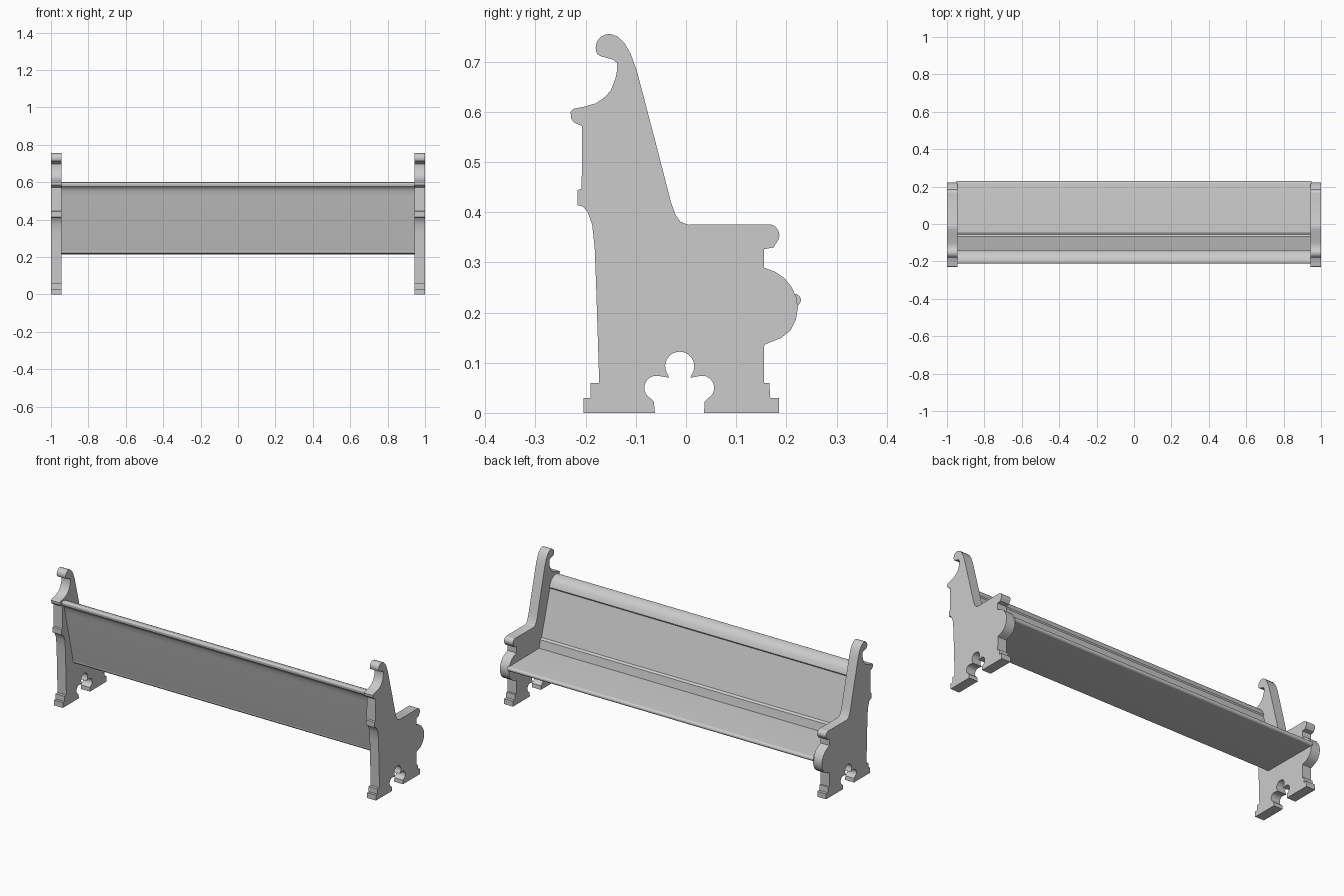
import bpy, bmesh
from math import sin, cos, radians

if "Cube" in bpy.data.objects:
    bpy.data.objects.remove(bpy.data.objects["Cube"])


def arc(cy, cz, r, a0, a1, n=14):
    """Points on a circle arc in the y-z plane, angles in degrees."""
    angles = [radians(a0 + (a1 - a0) * i / n) for i in range(n + 1)]
    return [(cy + r * cos(a), cz + r * sin(a)) for a in angles]


def extrude_profile(name, points, x0, x1, angle=32):
    """Solid made by sweeping a y-z outline along x."""
    bm = bmesh.new()
    face = bm.faces.new([bm.verts.new((x0, y, z)) for y, z in points])
    res = bmesh.ops.extrude_face_region(bm, geom=[face])
    verts = [g for g in res["geom"] if isinstance(g, bmesh.types.BMVert)]
    bmesh.ops.translate(bm, verts=verts, vec=(x1 - x0, 0, 0))
    bmesh.ops.recalc_face_normals(bm, faces=bm.faces)
    mesh = bpy.data.meshes.new(name)
    bm.to_mesh(mesh)
    bm.free()
    ob = bpy.data.objects.new(name, mesh)
    bpy.context.collection.objects.link(ob)
    bpy.ops.object.select_all(action='DESELECT')
    ob.select_set(True)
    bpy.context.view_layer.objects.active = ob
    bpy.ops.object.shade_smooth_by_angle(angle=radians(angle))
    return ob


# End panel outline: rear edge, from the foot up to the ledge and hook
rear_edge = [(-.204, 0), (-.204, .03), (-.19, .03), (-.19, .06), (-.173, .06),
             (-.179, .25), (-.182, .33), (-.187, .375), (-.196, .4),
             (-.205, .411), (-.216, .414), (-.216, .444), (-.208, .447),
             (-.207, .572), (-.222, .578), (-.229, .586), (-.23, .6),
             (-.224, .606), (-.2, .611), (-.18, .617), (-.163, .628),
             (-.15, .643), (-.141, .665), (-.137, .685), (-.138, .698),
             (-.145, .704), (-.17, .711)]
scroll_top = arc(-.153, .728, .027, 210, 80)

# Sloping inner edge down to the arm rest
slope = [(-.136, .75), (-.122, .736), (-.11, .715), (-.098, .682), (-.06, .537),
         (-.03, .42), (-.021, .395), (-.011, .381), (.004, .375)]
arm_knob = arc(.164, .354, .022, 90, -45) + [(.175, .33), (.155, .326)]

# Rounded belly below the arm and the front foot
belly = [(.155, .29), (.178, .281), (.197, .268), (.211, .25), (.22, .23),
         (.223, .21), (.219, .186), (.208, .164), (.189, .149), (.156, .136),
         (.155, .06), (.166, .06), (.168, .03), (.185, .03), (.185, 0)]

# Trefoil cut between the feet
trefoil = ([(.036, 0), (.037, .022)] + arc(.032, .05, .024, -60, 100)
           + [(.008, .07)] + arc(-.0125, .093, .029, -35, 215, 20)
           + [(-.033, .07)] + arc(-.059, .05, .024, 80, 240)
           + [(-.064, .022), (-.062, 0)])

end_outline = rear_edge + scroll_top + slope + arm_knob + belly + trefoil
for side, name in ((-1, "left_end_panel"), (1, "right_end_panel")):
    extrude_profile(name, end_outline, side * .945, side * 1.0)

# Seat board with a rounded front nose
seat = [(-.113, .24), (-.112, .222), (-.105, .215)] + arc(.217, .225, .012, -90, 90)
extrude_profile("seat", seat, -.95, .95)

# Leaning backrest: rear face, overhanging cap, front face, bottom strip
backrest = ([(-.113, .23), (-.185, .53), (-.19, .555), (-.198, .57), (-.21, .578)]
            + arc(-.203, .591, .009, 190, 90, 6)
            + [(-.18, .597), (-.16, .586), (-.147, .57), (-.138, .547),
               (-.142, .54), (-.068, .292), (-.056, .284), (-.052, .262),
               (-.046, .235)])
extrude_profile("backrest", backrest, -.95, .95)
